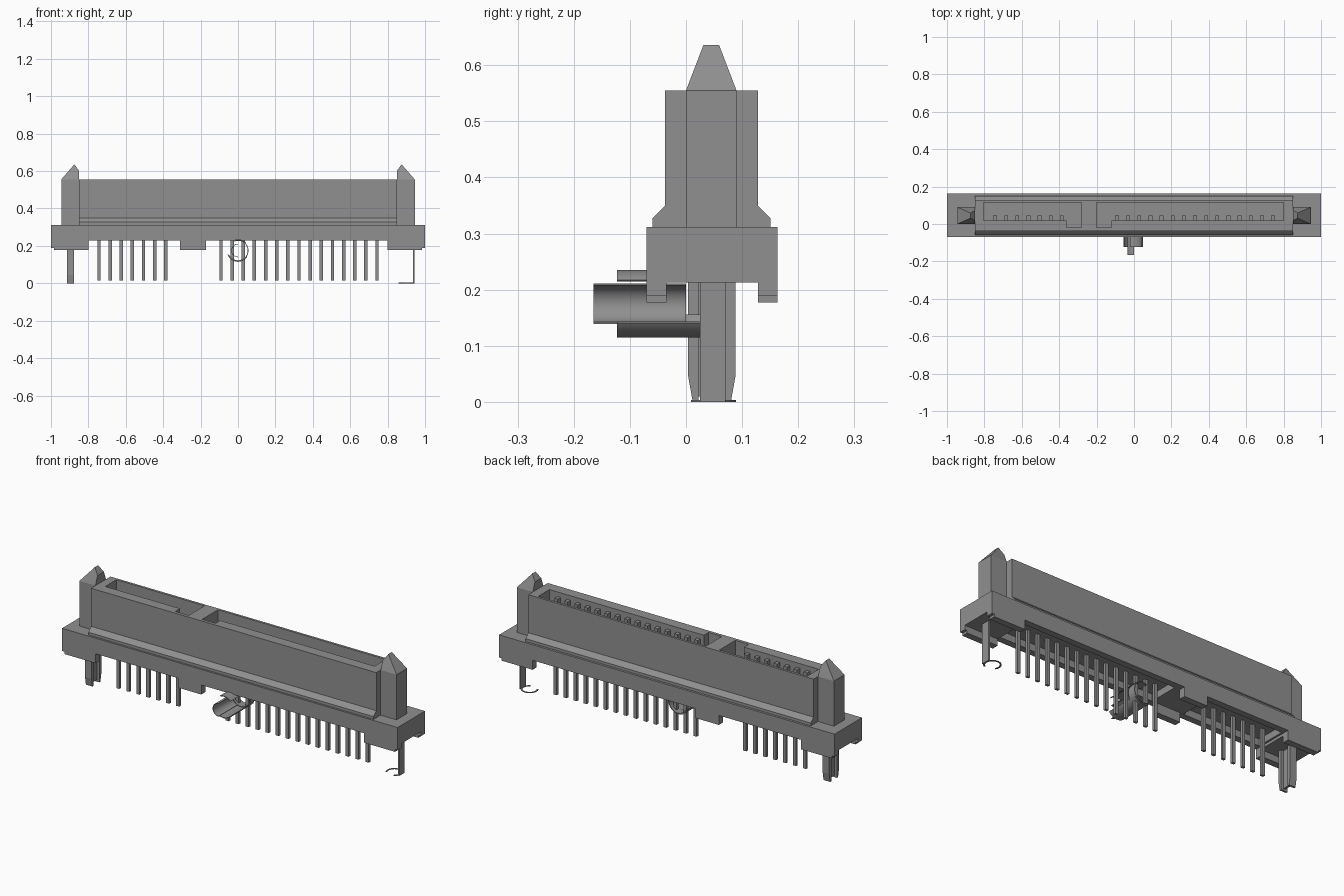
import bpy, bmesh, math
from mathutils import Vector

if "Cube" in bpy.data.objects:
    bpy.data.objects.remove(bpy.data.objects["Cube"], do_unlink=True)

grey = bpy.data.materials.new("mid_grey")
grey.use_nodes = True
COL = (0.28, 0.28, 0.28, 1)
grey.diffuse_color = COL
grey.node_tree.nodes["Principled BSDF"].inputs["Base Color"].default_value = COL


def finish(bm, name):
    bmesh.ops.recalc_face_normals(bm, faces=bm.faces)
    me = bpy.data.meshes.new(name)
    bm.to_mesh(me)
    bm.free()
    me.materials.append(grey)
    ob = bpy.data.objects.new(name, me)
    bpy.context.collection.objects.link(ob)
    return ob


def add_prism(bm, pts, axis, a, b):
    """Extrude a 2D outline from a to b along an axis (the other two axes in xyz order)."""
    def place(p, d):
        co = list(p)
        co.insert("xyz".index(axis), d)
        return bm.verts.new(co)
    lo, hi = [place(p, a) for p in pts], [place(p, b) for p in pts]
    n = len(pts)
    bm.faces.new(lo)
    bm.faces.new(hi[::-1])
    for i in range(n):
        j = (i + 1) % n
        bm.faces.new((lo[i], lo[j], hi[j], hi[i]))


def prism(name, pts, axis, a, b):
    bm = bmesh.new()
    add_prism(bm, pts, axis, a, b)
    return finish(bm, name)


def add_box(bm, x0, x1, y0, y1, z0, z1):
    add_prism(bm, [(x0, y0), (x1, y0), (x1, y1), (x0, y1)], "z", z0, z1)


def boxes(name, items):
    bm = bmesh.new()
    for it in items:
        add_box(bm, *it)
    return finish(bm, name)


def hull(name, pts):
    bm = bmesh.new()
    for p in pts:
        bm.verts.new(p)
    bmesh.ops.convex_hull(bm, input=bm.verts[:])
    bmesh.ops.dissolve_limit(bm, angle_limit=0.01, verts=bm.verts[:], edges=bm.edges[:])
    return finish(bm, name)


def cut(ob, cutter):
    """Subtract a cutter, bake the result and discard the cutter."""
    cutter.hide_render = True
    mod = ob.modifiers.new("cut", "BOOLEAN")
    mod.operation, mod.solver, mod.object = "DIFFERENCE", "EXACT", cutter
    bpy.context.view_layer.update()
    bpy.context.view_layer.objects.active = ob
    bpy.ops.object.modifier_apply(modifier=mod.name)
    bpy.data.objects.remove(cutter, do_unlink=True)


def arc_outline(cx, cy, r, t, a0, a1, n=24):
    """Closed outline of a curved strip, angles in degrees."""
    ang = [math.radians(a0 + (a1 - a0) * i / n) for i in range(n + 1)]
    outer = [(cx + r * math.cos(a), cy + r * math.sin(a)) for a in ang]
    inner = [(cx + (r - t) * math.cos(a), cy + (r - t) * math.sin(a)) for a in ang]
    return outer + inner[::-1]


def shell(name, outline, axis, a, b):
    ob = prism(name, outline, axis, a, b)
    bpy.ops.object.select_all(action="DESELECT")
    ob.select_set(True)
    bpy.context.view_layer.objects.active = ob
    bpy.ops.object.shade_smooth_by_angle(angle=math.radians(30))


# Shroud with a flared skirt and two keyed slots
shroud = prism("shroud", [(-0.06, 0.312), (-0.06, 0.327), (-0.037, 0.35), (-0.037, 0.555),
                          (0.128, 0.555), (0.128, 0.35), (0.151, 0.327), (0.151, 0.312)],
               "x", -0.85, 0.85)
cut(shroud, prism("slot_cutter_a", [(-0.805, 0.02), (-0.36, 0.02), (-0.36, -0.02), (-0.28, -0.02),
                                    (-0.28, 0.115), (-0.805, 0.115)], "z", 0.33, 0.6))
cut(shroud, prism("slot_cutter_b", [(-0.2, -0.02), (-0.12, -0.02), (-0.12, 0.02), (0.8, 0.02),
                                    (0.8, 0.115), (-0.2, 0.115)], "z", 0.33, 0.6))

# Base flange, raised between its deeper ends, with recesses around the pins
flange = prism("base_flange", [(-1, 0.213), (-0.8, 0.213), (-0.8, 0.228), (0.8, 0.228),
                               (0.8, 0.213), (1, 0.213), (1, 0.312), (-1, 0.312)],
               "y", -0.07, 0.163)
for x0, x1 in ((-0.79, -0.33), (-0.14, 0.79)):
    cut(flange, boxes("recess_cutter", [(x0, x1, -0.035, 0.128, 0.1, 0.265)]))

# Standoff feet along the front and back edges
feet = []
for y0, y1 in ((-0.07, -0.035), (0.128, 0.163)):
    feet += [(-0.985, -0.8, y0, y1, 0.177, 0.213), (0.8, 0.985, y0, y1, 0.177, 0.213),
             (-0.31, -0.17, y0, y1, 0.177, 0.228)]
    feet += [(-1, -0.985, y0, y1, 0.19, 0.213), (0.985, 1, y0, y1, 0.19, 0.213)]
boxes("standoff_feet", feet)

# Guide posts with pointed tips
for side, s in (("left", 1), ("right", -1)):
    xi, xo = 0.85 * s, 0.945 * s
    boxes(side + "_guide_post", [(min(xi, xo), max(xi, xo), 0.0, 0.09, 0.312, 0.555)])
    hull(side + "_guide_tip",
         [(x, y, 0.555) for x in (xi, xo) for y in (0.0, 0.09)]
         + [(xi, y, 0.602) for y in (0.018, 0.072)]
         + [(0.875 * s, y, 0.636) for y in (0.031, 0.059)])

# Contact tails below and contact blades inside the slots
xs = [-0.743 + 0.0595 * i for i in range(7)] + [-0.091 + 0.0596 * i for i in range(15)]
boxes("contact_tails", [(x - 0.009, x + 0.009, 0.038, 0.052, 0.015, 0.27) for x in xs])
boxes("contact_blades", [(x - 0.01, x + 0.01, 0.018, 0.045, 0.328, 0.53) for x in xs])

# Split locating peg on the right end
for name, ya, yb, yt in (("front", 0.004, 0.022, 0.012), ("back", 0.088, 0.07, 0.08)):
    hull("peg_prong_" + name,
         [(x, y, z) for x in (-0.915, -0.876) for y, z in
          ((ya, 0.23), (yb, 0.23), (ya, 0.045), (yb, 0.0), (yt, 0.0))])
boxes("peg_web", [(-0.902, -0.89, 0.02, 0.072, 0.01, 0.23)])

# Slim board lock on the left end, with an open ring at its foot
boxes("board_lock_strip", [(0.936, 0.944, 0.025, 0.07, 0.0, 0.23)])
shell("board_lock_ring", arc_outline(0.9, 0.046, 0.043, 0.008, -60, 210), "z", 0.0, 0.003)

# Open tubular clip through the front edge
CZ = 0.175
shell("clip_inner_half", arc_outline(0, CZ, 0.036, 0.003, 90, 270), "y", -0.165, 0.0)
shell("clip_outer_top", arc_outline(0, CZ, 0.06, 0.004, 45, 110), "y", -0.123, 0.065)
shell("clip_outer_bottom", arc_outline(0, CZ, 0.06, 0.004, 200, 325), "y", -0.123, 0.065)
shell("clip_collar", arc_outline(0, CZ, 0.056, 0.004, -150, 110, 36), "y", 0.025, 0.07)
